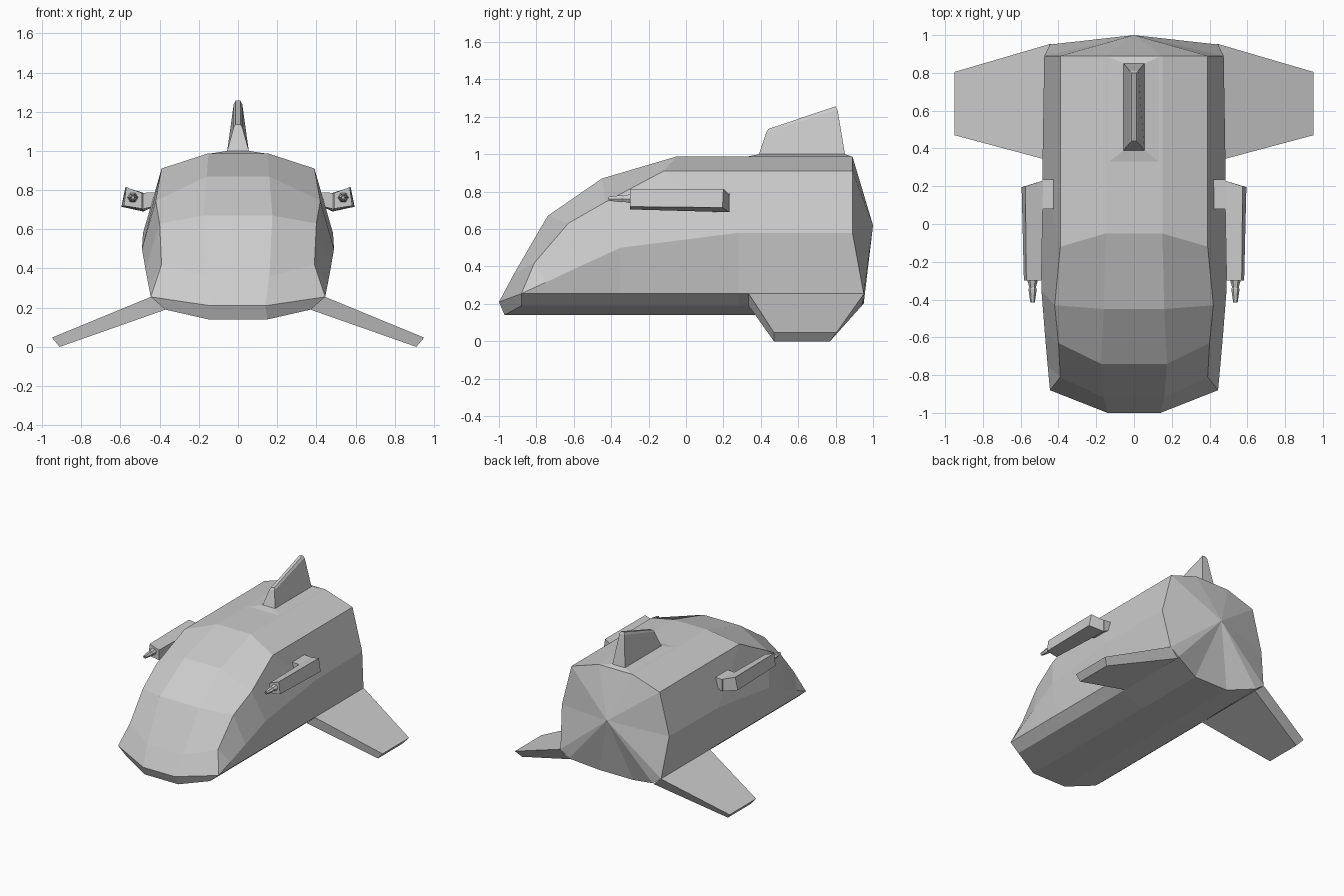
import bpy, bmesh, math

if "Cube" in bpy.data.objects:
    bpy.data.objects.remove(bpy.data.objects["Cube"])


def finish(bm, name, mirror=False):
    bmesh.ops.remove_doubles(bm, verts=bm.verts, dist=0.0005)
    bmesh.ops.recalc_face_normals(bm, faces=bm.faces)
    me = bpy.data.meshes.new(name)
    bm.to_mesh(me)
    bm.free()
    ob = bpy.data.objects.new(name, me)
    bpy.context.collection.objects.link(ob)
    if mirror:
        ob.modifiers.new("Mirror", 'MIRROR').use_mirror_merge = False
    return ob


def bridge(bm, rings):
    """Join successive closed vertex rings with quads."""
    for a, b in zip(rings, rings[1:]):
        n = len(a)
        for i in range(n):
            j = (i + 1) % n
            bm.faces.new((a[i], a[j], b[j], b[i]))


def loft(name, sections, mirror=False):
    """Closed loft with flat end caps."""
    bm = bmesh.new()
    rings = [[bm.verts.new(p) for p in s] for s in sections]
    bridge(bm, rings)
    bm.faces.new(rings[0])
    bm.faces.new(rings[-1])
    return finish(bm, name, mirror)


# Hull: half sections listed roof, shoulder, waist, chine, lower edge, keel
def station(top, shoulder, waist):
    y = waist[1]
    return [top, shoulder, waist, (.445, y, .255), (.37, y, .19), (.15, y, .14)]


corner = (.445, -.88, .255)
stations = [
    [(.14, -1, .21), corner, corner, corner, (.37, -.88, .19), (.15, -.97, .14)],
    station((.16, -.92, .36), (.39, -.81, .42), (.457, -.75, .315)),
    station((.175, -.74, .67), (.40, -.63, .63), (.472, -.58, .395)),
    station((.16, -.45, .87), (.42, -.43, .745), (.49, -.35, .50)),
    station((.15, -.05, .988), (.39, -.12, .91), (.485, .28, .58)),
    [(.15, .89, .988), (.39, .89, .91), (.475, .89, .58),
     (.445, .95, .255), (.37, .95, .20), (.15, .88, .14)],
]
bm = bmesh.new()
rings = []
for s in stations:
    full = s + [(-x, y, z) for x, y, z in reversed(s)]
    rings.append([bm.verts.new(p) for p in full])
bridge(bm, rings)
# nose lip
r = rings[0]
for ids in ((0, 11, 6, 5), (0, 5, 4, 3), (11, 8, 7, 6)):
    bm.faces.new([r[i] for i in ids])
# pointed tail fan
r = rings[-1]
apex = bm.verts.new((0, 1, .62))
for i in range(12):
    bm.faces.new((r[i], r[(i + 1) % 12], apex))
finish(bm, "hull")

# Wings: root section to tip section
loft("wing", [
    [(.445, .335, .255), (.445, .953, .255), (.37, .94, .19), (.37, .335, .19)],
    [(.95, .47, .047), (.95, .805, .047), (.91, .77, 0), (.91, .47, 0)],
], mirror=True)


# Tail fin with flared foot and narrow ridge
def fin_level(w, y0, z0, y1, z1):
    return [(-w, y0, z0), (w, y0, z0), (w, y1, z1), (-w, y1, z1)]


loft("tail_fin", [
    fin_level(.145, .32, .986, .89, .986),
    fin_level(.055, .39, 1.0, .85, 1.0),
    fin_level(.022, .43, 1.12, .81, 1.238),
    fin_level(.012, .44, 1.135, .80, 1.256),
], )

# Side guns: tilted boxy body
loft("gun_body", [
    [(.49, -.30, .785), (.57, -.30, .815), (.583, -.30, .72), (.49, -.30, .705)],
    [(.48, .23, .785), (.575, .20, .815), (.595, .195, .715), (.48, .23, .69)],
], mirror=True)

# Bracket joining each gun to the hull
loft("gun_mount", [
    [(.40, .08, .79), (.50, .08, .785), (.50, .08, .70), (.42, .08, .72)],
    [(.40, .235, .79), (.485, .235, .785), (.485, .235, .69), (.42, .235, .72)],
], mirror=True)

# Hexagonal barrel with a hollow muzzle
barrel = [(-.28, .027), (-.30, .027), (-.335, .018), (-.345, .022),
          (-.415, .012), (-.415, .007), (-.36, .006)]
loft("gun_barrel", [
    [(.537 + rad * math.cos(k * math.pi / 3), y, .762 + rad * math.sin(k * math.pi / 3))
     for k in range(6)] for y, rad in barrel
], mirror=True)
